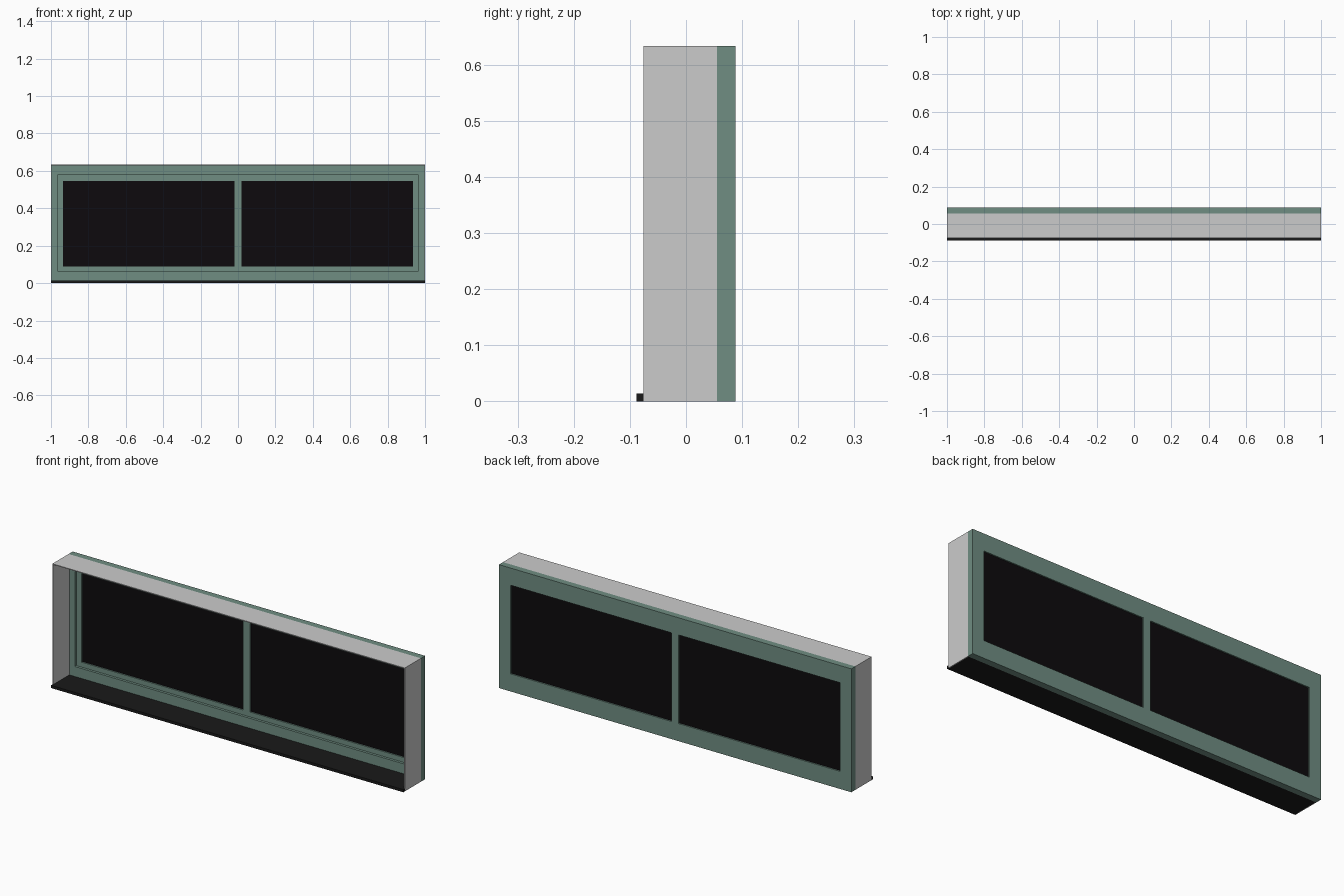
import bpy, bmesh

if "Cube" in bpy.data.objects:
    bpy.data.objects.remove(bpy.data.objects["Cube"])

H = 0.633                      # overall height
FRONT, JOIN, BACK = -0.076, 0.055, 0.088
T = 0.004                      # lining thickness


def material(name, rgb):
    m = bpy.data.materials.new(name)
    m.diffuse_color = (*rgb, 1)
    m.use_nodes = True
    m.node_tree.nodes["Principled BSDF"].inputs["Base Color"].default_value = m.diffuse_color
    return m


green = material("green_paint", (0.16, 0.27, 0.225))
black = material("black_sill", (0.01, 0.01, 0.01))
dark = material("dark_glass", (0.004, 0.003, 0.004))


def finish(bm, name, mat):
    bmesh.ops.recalc_face_normals(bm, faces=bm.faces)
    me = bpy.data.meshes.new(name)
    bm.to_mesh(me)
    bm.free()
    ob = bpy.data.objects.new(name, me)
    bpy.context.collection.objects.link(ob)
    if mat:
        me.materials.append(mat)
    return ob


def box(name, x, y, z, mat=None):
    bm = bmesh.new()
    bmesh.ops.create_cube(bm, size=1)
    for v in bm.verts:
        for i, (lo, hi) in enumerate((x, y, z)):
            v.co[i] = hi if v.co[i] > 0 else lo
    return finish(bm, name, mat)


def stepped_ring(name, sections, mat):
    """Closed frame: each section is (half_width, bottom, top, y)."""
    bm = bmesh.new()
    loops = [[bm.verts.new((x, y, z)) for x, z in
              ((-w, b), (w, b), (w, t), (-w, t))] for w, b, t, y in sections]
    for k, a in enumerate(loops):
        c = loops[(k + 1) % len(loops)]
        for i in range(4):
            j = (i + 1) % 4
            bm.faces.new((a[i], a[j], c[j], c[i]))
    return finish(bm, name, mat)


# Window frame with a recessed step on the front
outer, step, opening = (1, 0, H), (0.965, 0.065, 0.577), (0.935, 0.09, 0.545)
STEP_Y = 0.068
stepped_ring("window_frame", [
    (*outer, JOIN), (*step, JOIN), (*step, STEP_Y),
    (*opening, STEP_Y), (*opening, BACK), (*outer, BACK)], green)

# Central upright
box("mullion", (-0.02, 0.02), (STEP_Y, BACK), opening[1:], green)

# Glass and thin side linings, one per side
for side, s in (("left", -1), ("right", 1)):
    box(side + "_glass", sorted((s * 0.02, s * 0.935)), (0.075, 0.081),
        opening[1:], dark)
    box(side + "_lining", sorted((s * (1 - T), s)), (FRONT, JOIN), (0, H - T))

# Top lining
box("top_lining", (-1, 1), (FRONT, JOIN), (H - T, H))

# Sill fitted between the sides, with a full-width front lip
bm = bmesh.new()
e = 1 - T
plan = [(-1, -BACK), (1, -BACK), (1, FRONT), (e, FRONT),
        (e, JOIN), (-e, JOIN), (-e, FRONT), (-1, FRONT)]
face = bm.faces.new([bm.verts.new((x, y, 0)) for x, y in plan])
ext = bmesh.ops.extrude_face_region(bm, geom=[face], use_keep_orig=True)
for v in ext["geom"]:
    if isinstance(v, bmesh.types.BMVert):
        v.co.z = 0.014
finish(bm, "sill", black)
